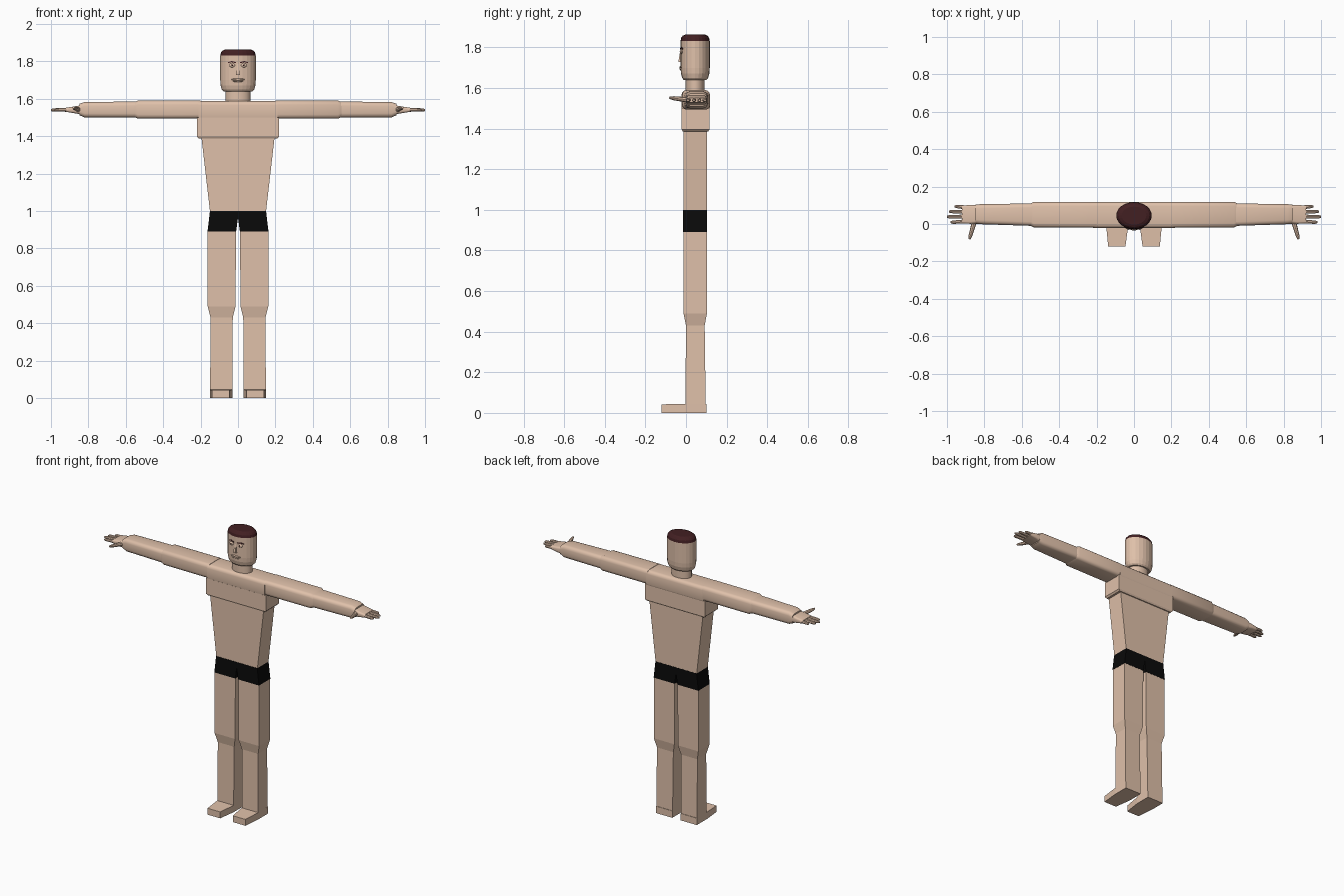
import bpy, bmesh, math
from mathutils import Vector

if "Cube" in bpy.data.objects:
    bpy.data.objects.remove(bpy.data.objects["Cube"])


def material(name, rgb):
    m = bpy.data.materials.new(name)
    m.diffuse_color = (*rgb, 1)
    m.use_nodes = True
    m.node_tree.nodes["Principled BSDF"].inputs["Base Color"].default_value = m.diffuse_color
    return m


SKIN = material("skin", (0.74, 0.53, 0.40))
HAIR = material("dark brown hair", (0.055, 0.014, 0.016))
BLACK = material("black cloth", (0.003, 0.003, 0.003))


def loft(name, rings, mat, mirror=False, smooth=False):
    """Skin a list of equal-length point rings and cap both ends."""
    bm = bmesh.new()
    vs = [[bm.verts.new(p) for p in r] for r in rings]
    n = len(vs[0])
    for a, b in zip(vs, vs[1:]):
        for i in range(n):
            j = (i + 1) % n
            bm.faces.new((a[i], a[j], b[j], b[i]))
    bm.faces.new(vs[0])
    bm.faces.new(vs[-1])
    bmesh.ops.recalc_face_normals(bm, faces=bm.faces)
    me = bpy.data.meshes.new(name)
    bm.to_mesh(me)
    bm.free()
    me.materials.append(mat)
    ob = bpy.data.objects.new(name, me)
    bpy.context.collection.objects.link(ob)
    if mirror:
        ob.modifiers.new("mirror", 'MIRROR').use_mirror_merge = False
    if smooth:
        bpy.ops.object.select_all(action='DESELECT')
        ob.select_set(True)
        bpy.context.view_layer.objects.active = ob
        bpy.ops.object.shade_smooth_by_angle(angle=math.radians(35))
    return ob


def rect_z(z, x0, x1, y0, y1):
    return [(x0, y0, z), (x1, y0, z), (x1, y1, z), (x0, y1, z)]


def rect_y(y, x0, x1, z0, z1):
    return [(x0, y, z0), (x1, y, z0), (x1, y, z1), (x0, y, z1)]


def oval_z(z, rx, ry, cy=0.045, n=24):
    return [(rx * math.cos(2 * math.pi * i / n),
             cy + ry * math.sin(2 * math.pi * i / n), z) for i in range(n)]


def rounded_x(x, y0, y1, z0, z1, r, seg=3):
    """Rounded rectangle across the arm direction."""
    pts = []
    corners = ((y1 - r, z1 - r), (y0 + r, z1 - r), (y0 + r, z0 + r), (y1 - r, z0 + r))
    for k, (cy, cz) in enumerate(corners):
        for s in range(seg + 1):
            a = math.pi / 2 * (k + s / seg)
            pts.append((x, cy + r * math.cos(a), cz + r * math.sin(a)))
    return pts


def tube(name, points, radii, n=8):
    """Tapering finger through points lying in one horizontal-ish path."""
    pts = [Vector(p) for p in points]
    d = (pts[-1] - pts[0]).normalized()
    side = d.cross(Vector((0, 0, 1))).normalized()
    up = side.cross(d)
    rings = [[p + r * (math.cos(2 * math.pi * i / n) * side +
                       math.sin(2 * math.pi * i / n) * up) for i in range(n)]
             for p, r in zip(pts, radii)]
    return loft(name, rings, SKIN, True, True)


# Torso
loft("abdomen", [rect_z(1.0, -0.15, 0.15, -0.012, 0.103),
                 rect_z(1.39, -0.195, 0.195, -0.012, 0.103)], SKIN)
loft("chest", [rect_z(1.387, -0.208, 0.208, -0.016, 0.110),
               rect_z(1.397, -0.218, 0.218, -0.022, 0.116),
               rect_z(1.50, -0.218, 0.218, -0.022, 0.116)], SKIN)
loft("shoulders", [rounded_x(x, -0.022, 0.118, 1.48, 1.588, 0.022)
                   for x in (-0.21, 0.21)], SKIN, smooth=True)

# Arms
loft("upper_arm", [rounded_x(0.20, -0.020, 0.118, 1.494, 1.59, 0.022),
                   rounded_x(0.535, -0.018, 0.118, 1.494, 1.59, 0.022),
                   rounded_x(0.557, -0.008, 0.108, 1.503, 1.58, 0.022)],
     SKIN, True, True)
loft("forearm", [rounded_x(0.545, -0.010, 0.110, 1.500, 1.585, 0.022),
                 rounded_x(0.82, -0.001, 0.106, 1.500, 1.583, 0.022),
                 rounded_x(0.848, 0.002, 0.104, 1.512, 1.573, 0.022)],
     SKIN, True, True)

# Hands
loft("palm", [rounded_x(0.835, 0.004, 0.100, 1.516, 1.566, 0.014),
              rounded_x(0.875, 0.001, 0.102, 1.523, 1.559, 0.012),
              rounded_x(0.920, 0.004, 0.098, 1.530, 1.552, 0.009)],
     SKIN, True, True)
for i, (y, tip) in enumerate(((0.014, 0.980), (0.040, 1.0), (0.065, 0.990), (0.089, 0.960))):
    yt = y + (y - 0.05) * 0.12
    tube(f"finger_{i + 1}", [(0.90, y, 1.541), (tip - 0.012, yt, 1.540), (tip, yt, 1.539)],
         (0.0105, 0.009, 0.005))
tube("thumb", [(0.850, 0.025, 1.540), (0.874, -0.060, 1.550), (0.880, -0.081, 1.553)],
     (0.014, 0.010, 0.006))

# Shorts and legs
loft("shorts", [rect_z(0.89, 0.010, 0.163, -0.014, 0.104),
                rect_z(0.965, 0.0, 0.154, -0.014, 0.104),
                rect_z(1.0, 0.0, 0.15, -0.014, 0.104)], BLACK, True)
loft("leg", [rect_z(0.04, 0.030, 0.149, -0.003, 0.097),
             rect_z(0.43, 0.028, 0.147, 0.0, 0.092),
             rect_z(0.49, 0.013, 0.162, -0.012, 0.103),
             rect_z(0.89, 0.011, 0.162, -0.012, 0.103)], SKIN, True)
loft("foot", [rect_y(0.10, 0.030, 0.149, 0.0, 0.045),
              rect_y(-0.005, 0.030, 0.149, 0.0, 0.045),
              rect_y(-0.12, 0.046, 0.138, 0.0, 0.042)], SKIN, True)

# Neck, head and hair
loft("neck", [oval_z(1.57, 0.066, 0.047), oval_z(1.66, 0.066, 0.047)], SKIN, smooth=True)
loft("head", [oval_z(1.640, 0.078, 0.056), oval_z(1.650, 0.087, 0.064),
              oval_z(1.672, 0.093, 0.070), oval_z(1.70, 0.095, 0.072),
              oval_z(1.832, 0.095, 0.072)], SKIN)
loft("hair", [oval_z(1.832, 0.095, 0.072), oval_z(1.848, 0.091, 0.069),
              oval_z(1.858, 0.082, 0.061), oval_z(1.864, 0.066, 0.048)], HAIR)


# Face
def ellipsoid(name, centre, size, mat, mirror=False):
    x, y, z = centre
    rings = []
    for k in range(1, 8):
        t = math.pi * k / 8
        rings.append([(x + size[0] * math.sin(t) * math.cos(math.pi * i / 6),
                       y + size[1] * math.sin(t) * math.sin(math.pi * i / 6),
                       z - size[2] * math.cos(t)) for i in range(12)])
    return loft(name, rings, mat, mirror, True)


ellipsoid("eye", (0.030, -0.021, 1.779), (0.017, 0.008, 0.012), SKIN, True)
ellipsoid("pupil", (0.030, -0.026, 1.780), (0.005, 0.005, 0.005), HAIR, True)
ellipsoid("upper_lip", (0, -0.024, 1.703), (0.036, 0.008, 0.006), SKIN)
ellipsoid("lower_lip", (0, -0.024, 1.695), (0.028, 0.008, 0.006), SKIN)
loft("eyebrow", [[(x, y, z - 0.003), (x, y + 0.008, z - 0.003),
                  (x, y + 0.008, z + 0.003), (x, y, z + 0.003)]
                 for x, y, z in ((0.012, -0.029, 1.793), (0.034, -0.025, 1.799),
                                 (0.053, -0.017, 1.793))], HAIR, True)
loft("nose", [rect_z(1.728, -0.010, 0.010, -0.036, -0.02),
              rect_z(1.740, -0.008, 0.008, -0.036, -0.02),
              rect_z(1.785, -0.004, 0.004, -0.028, -0.02)], SKIN)
